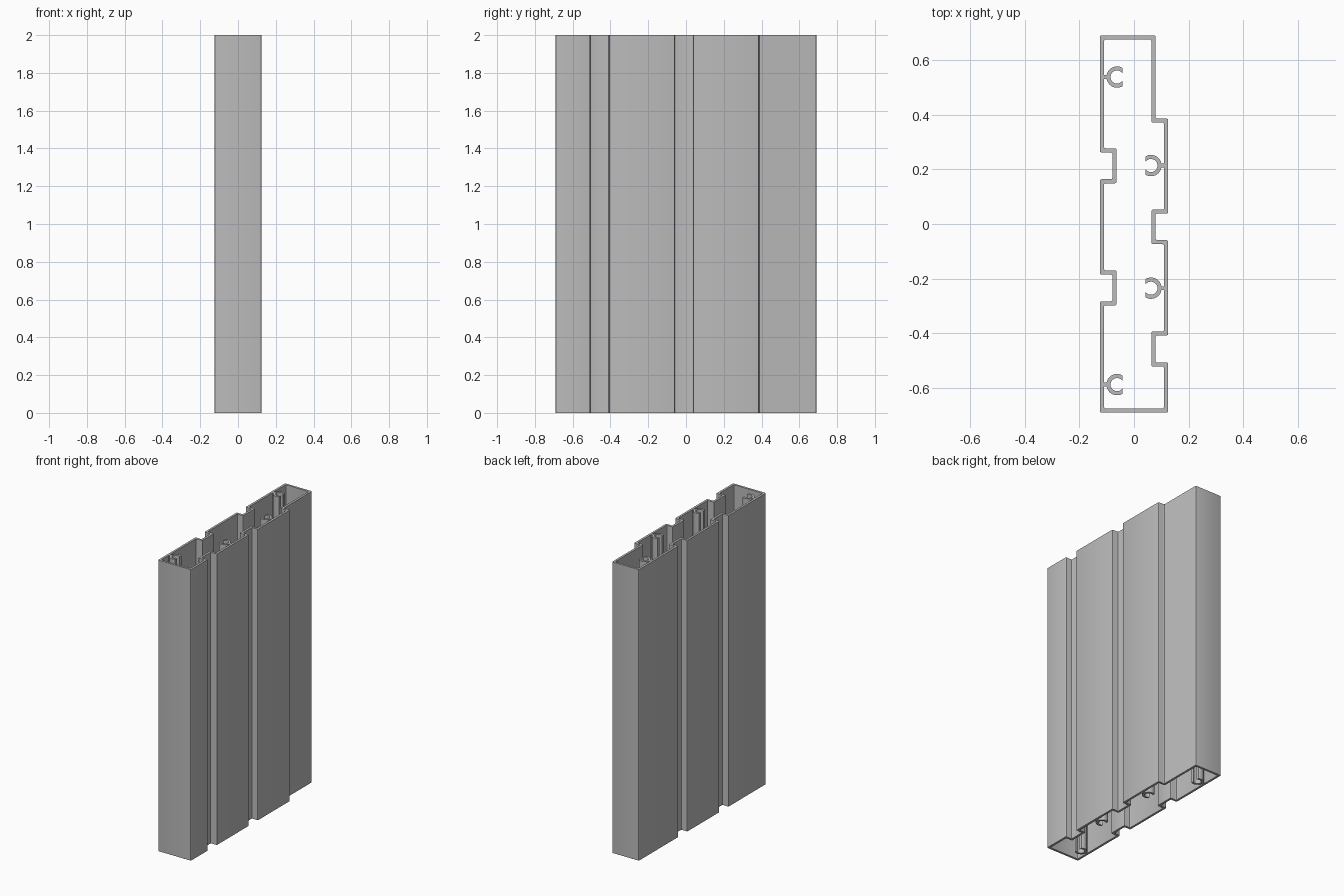
import bpy
import bmesh
from math import acos, cos, sin, pi
from mathutils import Vector

cube = bpy.data.objects.get("Cube")
if cube:
    bpy.data.objects.remove(cube, do_unlink=True)

HEIGHT = 2.0
WALL = 0.015
X, Y = 0.125, 0.69        # half width and half depth
GROOVE_X = 0.079          # face of the recessed parts

metal = bpy.data.materials.new("aluminium_grey")
metal.use_nodes = True
colour = (0.5, 0.5, 0.5, 1)
metal.diffuse_color = colour
metal.node_tree.nodes["Principled BSDF"].inputs["Base Color"].default_value = colour


def extrude_strip(name, side_a, side_b, closed):
    """Upright extrusion of the band between two matching 2D paths."""
    bm = bmesh.new()
    rows = [[bm.verts.new((p[0], p[1], z)) for p in path]
            for path in (side_a, side_b) for z in (0, HEIGHT)]
    a0, a1, b0, b1 = rows
    n = len(side_a)
    for i in range(n if closed else n - 1):
        j = (i + 1) % n
        for p, q in ((a0, a1), (a1, b1), (b1, b0), (b0, a0)):
            bm.faces.new((p[i], p[j], q[j], q[i]))
    if not closed:
        for i in (0, -1):
            bm.faces.new((a0[i], a1[i], b1[i], b0[i]))
    bmesh.ops.recalc_face_normals(bm, faces=bm.faces)
    mesh = bpy.data.meshes.new(name)
    bm.to_mesh(mesh)
    bm.free()
    mesh.materials.append(metal)
    obj = bpy.data.objects.new(name, mesh)
    bpy.context.collection.objects.link(obj)
    bpy.ops.object.select_all(action="DESELECT")
    obj.select_set(True)
    bpy.context.view_layer.objects.active = obj
    bpy.ops.object.shade_smooth_by_angle(angle=pi / 6)
    return obj


def inset(points, d):
    """Offset a clockwise right-angled outline inwards."""
    result = []
    for i, p in enumerate(points):
        u = (p - points[i - 1]).normalized()
        v = (points[(i + 1) % len(points)] - p).normalized()
        result.append(p + d * (Vector((u.y, -u.x)) + Vector((v.y, -v.x))))
    return result


def rounded(points, r, steps=3):
    """Replace each right-angled corner with a small arc."""
    result = []
    for i, p in enumerate(points):
        u = (points[i - 1] - p).normalized() * r
        v = (points[(i + 1) % len(points)] - p).normalized() * r
        for k in range(steps + 1):
            t = k / steps * pi / 2
            result.append(p + u * (1 - sin(t)) + v * (1 - cos(t)))
    return result


# Hollow outer shell, stepped along both long sides
right_steps = (0.386, 0.038, -0.059, -0.408, -0.507)
left_steps = (-0.283, -0.185, 0.164, 0.262)
outline = [Vector((-X, Y)), Vector((GROOVE_X, Y))]
x, other = GROOVE_X, X
for y in right_steps:
    outline += [Vector((x, y)), Vector((other, y))]
    x, other = other, x
outline += [Vector((X, -Y)), Vector((-X, -Y))]
x, other = -X, -GROOVE_X
for y in left_steps:
    outline += [Vector((x, y)), Vector((other, y))]
    x, other = other, x
extrude_strip("outer_shell", rounded(outline, 0.006),
              rounded(inset(outline, WALL), 0.006), True)

# Open C-shaped screw channels, each on a thin web
R_OUT, R_IN, CUT, CENTRE_X = 0.039, 0.024, 0.020, 0.062


def arc(side, y, r, steps=28):
    start = acos(CUT / r)
    angles = [start + (2 * pi - 2 * start) * k / steps for k in range(steps + 1)]
    return [(side * (CENTRE_X - r * cos(a)), y + r * sin(a)) for a in angles]


for name, side, y in (("back_left_side", -1, 0.538), ("front_left_side", -1, -0.588),
                      ("back_right_side", 1, 0.214), ("front_right_side", 1, -0.235)):
    extrude_strip(name + "_screw_channel", arc(side, y, R_OUT), arc(side, y, R_IN), False)
    x0, x1 = side * (CENTRE_X + R_OUT - 0.004), side * (X - WALL + 0.003)
    h = 0.007
    extrude_strip(name + "_web", [(x0, y - h), (x1, y - h)], [(x0, y + h), (x1, y + h)], False)
